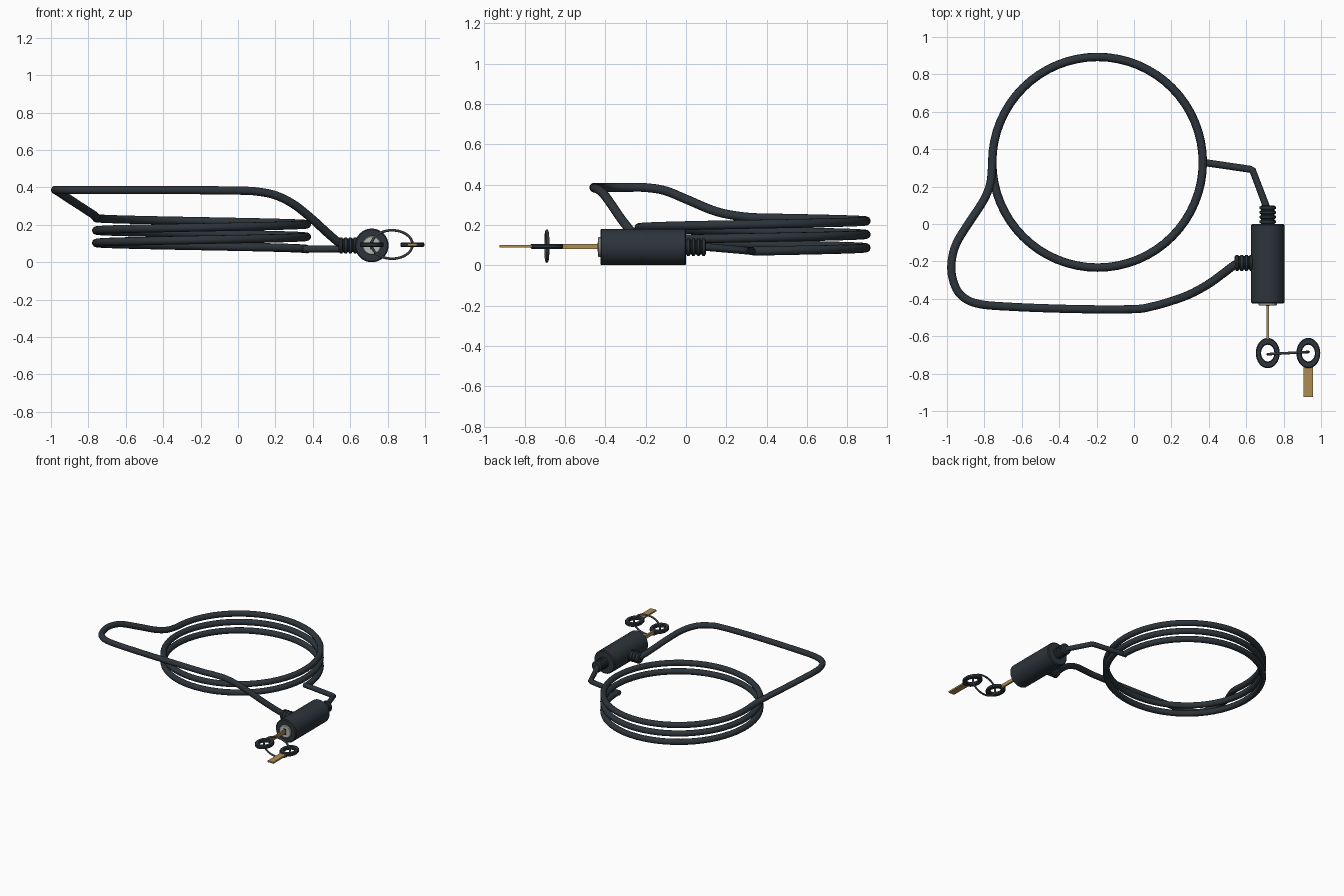
import bpy, math
from mathutils import Vector, Matrix

if "Cube" in bpy.data.objects:
    bpy.data.objects.remove(bpy.data.objects["Cube"])


def material(name, rgb):
    m = bpy.data.materials.new(name)
    m.diffuse_color = (*rgb, 1)
    m.use_nodes = True
    m.node_tree.nodes["Principled BSDF"].inputs["Base Color"].default_value = m.diffuse_color
    return m


DARK = material("dark_slate", (0.026, 0.035, 0.043))
BRASS = material("brass", (0.42, 0.27, 0.085))
STEEL = material("grey_steel", (0.13, 0.14, 0.15))
SILVER = material("light_silver", (0.48, 0.48, 0.46))


def finish(ob, name, mat, smooth=True):
    ob.name = name
    ob.data.materials.clear()
    ob.data.materials.append(mat)
    bpy.ops.object.select_all(action='DESELECT')
    ob.select_set(True)
    bpy.context.view_layer.objects.active = ob
    if smooth:
        bpy.ops.object.shade_smooth_by_angle(angle=math.radians(35))
    return ob


def tube(name, pts, radius, mat, closed=False, res=4):
    """Round tube swept along a list of points."""
    cu = bpy.data.curves.new(name, 'CURVE')
    cu.dimensions = '3D'
    cu.bevel_depth = radius
    cu.bevel_resolution = res
    cu.use_fill_caps = True
    sp = cu.splines.new('POLY')
    sp.points.add(len(pts) - 1)
    for p, co in zip(sp.points, pts):
        p.co = (*co, 1)
    sp.use_cyclic_u = closed
    ob = bpy.data.objects.new(name, cu)
    bpy.context.collection.objects.link(ob)
    bpy.ops.object.select_all(action='DESELECT')
    ob.select_set(True)
    bpy.context.view_layer.objects.active = ob
    bpy.ops.object.convert(target='MESH')
    return finish(bpy.context.object, name, mat)


def lathe(name, profile, matrix, mat, n=32, loop=False, scale=(1, 1, 1)):
    """Revolve (radius, height) points around local z; loop joins last to first."""
    verts, faces, k = [], [], len(profile)
    for i in range(n):
        a = 2 * math.pi * i / n
        verts += [(r * math.cos(a) * scale[0], r * math.sin(a) * scale[1], h) for r, h in profile]
    for i in range(n):
        j = (i + 1) % n
        for s in range(k if loop else k - 1):
            t = (s + 1) % k
            faces.append((i * k + s, j * k + s, j * k + t, i * k + t))
    if not loop:
        faces.append([i * k for i in reversed(range(n))])
        faces.append([i * k + k - 1 for i in range(n)])
    me = bpy.data.meshes.new(name)
    me.from_pydata(verts, [], faces)
    me.transform(matrix)
    ob = bpy.data.objects.new(name, me)
    bpy.context.collection.objects.link(ob)
    return finish(ob, name, mat)


def box(name, center, size, mat):
    bpy.ops.mesh.primitive_cube_add(size=1, location=center)
    ob = bpy.context.object
    ob.scale = size
    bpy.ops.object.transform_apply(location=False, rotation=False, scale=True)
    return finish(ob, name, mat, smooth=False)


def catmull(pts, steps=8):
    pts = [Vector(p) for p in pts]
    out = []
    for a, b, c, d in zip(pts, pts[1:], pts[2:], pts[3:]):
        for i in range(steps):
            t = i / steps
            out.append(0.5 * (2 * b + (c - a) * t + (2 * a - 5 * b + 4 * c - d) * t ** 2
                              + (3 * b - a - 3 * c + d) * t ** 3))
    return out + [pts[-2]]


# Coiled cable: two and a half rising turns, then a raised loop back to the lock
coil = []
for i in range(161):
    a = 5 * math.pi * i / 160
    coil.append((-0.195 + 0.563 * math.cos(a), 0.33 + 0.563 * math.sin(a),
                 0.07 + 0.0665 * a / (2 * math.pi)))
loop_pts = [coil[-2], coil[-1], (-0.768, 0.22, 0.25), (-0.805, 0.125, 0.275), (-0.89, -0.005, 0.33),
            (-0.95, -0.105, 0.37), (-0.975, -0.2, 0.385), (-0.97, -0.29, 0.386),
            (-0.93, -0.375, 0.386), (-0.84, -0.425, 0.386), (-0.65, -0.443, 0.386),
            (-0.3, -0.455, 0.386), (0, -0.455, 0.383), (0.1, -0.44, 0.378),
            (0.2, -0.412, 0.358), (0.3, -0.375, 0.308), (0.4, -0.32, 0.228),
            (0.48, -0.262, 0.155), (0.55, -0.212, 0.098), (0.6, -0.205, 0.09)]
tube("coiled_cable", coil[:-1] + catmull(loop_pts), 0.0225, DARK)

# Short cable from the coil to the back of the lock
tube("cable_tail", [(0.35, 0.33, 0.07), (0.4, 0.325, 0.07), (0.62, 0.293, 0.073),
                    (0.635, 0.285, 0.074), (0.705, 0.1, 0.09), (0.715, 0.05, 0.09)], 0.019, DARK)

# Lock body and face plate
ALONG_Y = Matrix.Rotation(-math.pi / 2, 4, 'X')
CX, CZ = 0.715, 0.09
lathe("lock_body", [(0.084, 0), (0.09, 0.006), (0.09, 0.419), (0.084, 0.425)],
      Matrix.Translation((CX, -0.425, CZ)) @ ALONG_Y, DARK, 40)
lathe("lock_face", [(0.046, 0), (0.05, 0.004), (0.05, 0.02)],
      Matrix.Translation((CX, -0.436, CZ)) @ ALONG_Y, SILVER)
box("keyhole_slot", (CX, -0.437, CZ), (0.018, 0.004, 0.045), DARK)

# Ribbed cable boots
ribs = [(0.036, -0.02)]
for i in range(4):
    h = 0.025 * i
    ribs += [(0.036, h + 0.002), (0.043, h + 0.006), (0.043, h + 0.018), (0.036, h + 0.022)]
ribs.append((0.034, 0.1))
lathe("back_boot", ribs, Matrix.Translation((CX, 0, CZ)) @ ALONG_Y, DARK, 24)
lathe("side_boot", ribs, Matrix.Translation((0.638, -0.208, CZ))
      @ Matrix.Rotation(-math.pi / 2, 4, 'Y'), DARK, 24)

# Two keys with oval grips
grip = [(0.55, -0.007), (0.62, -0.0125), (0.93, -0.0125), (1, -0.007),
        (1, 0.007), (0.93, 0.0125), (0.62, 0.0125), (0.55, 0.007)]
for side, x in (("left", CX), ("right", 0.932)):
    lathe(side + "_key_grip", grip, Matrix.Translation((x, -0.69, 0.094)), DARK, 32, True,
          (0.064, 0.081, 1))
box("left_key_blade", (CX, -0.525, 0.093), (0.014, 0.19, 0.026), BRASS)
box("right_key_blade", (0.932, -0.84, 0.094), (0.05, 0.17, 0.012), BRASS)

# Split ring joining the keys
ring = [(0.824 + 0.109 * math.cos(a), -0.69 + 0.006 * math.cos(a), 0.095 + 0.076 * math.sin(a))
        for a in (2 * math.pi * i / 48 for i in range(48))]
tube("key_ring", ring, 0.007, STEEL, True, 2)
